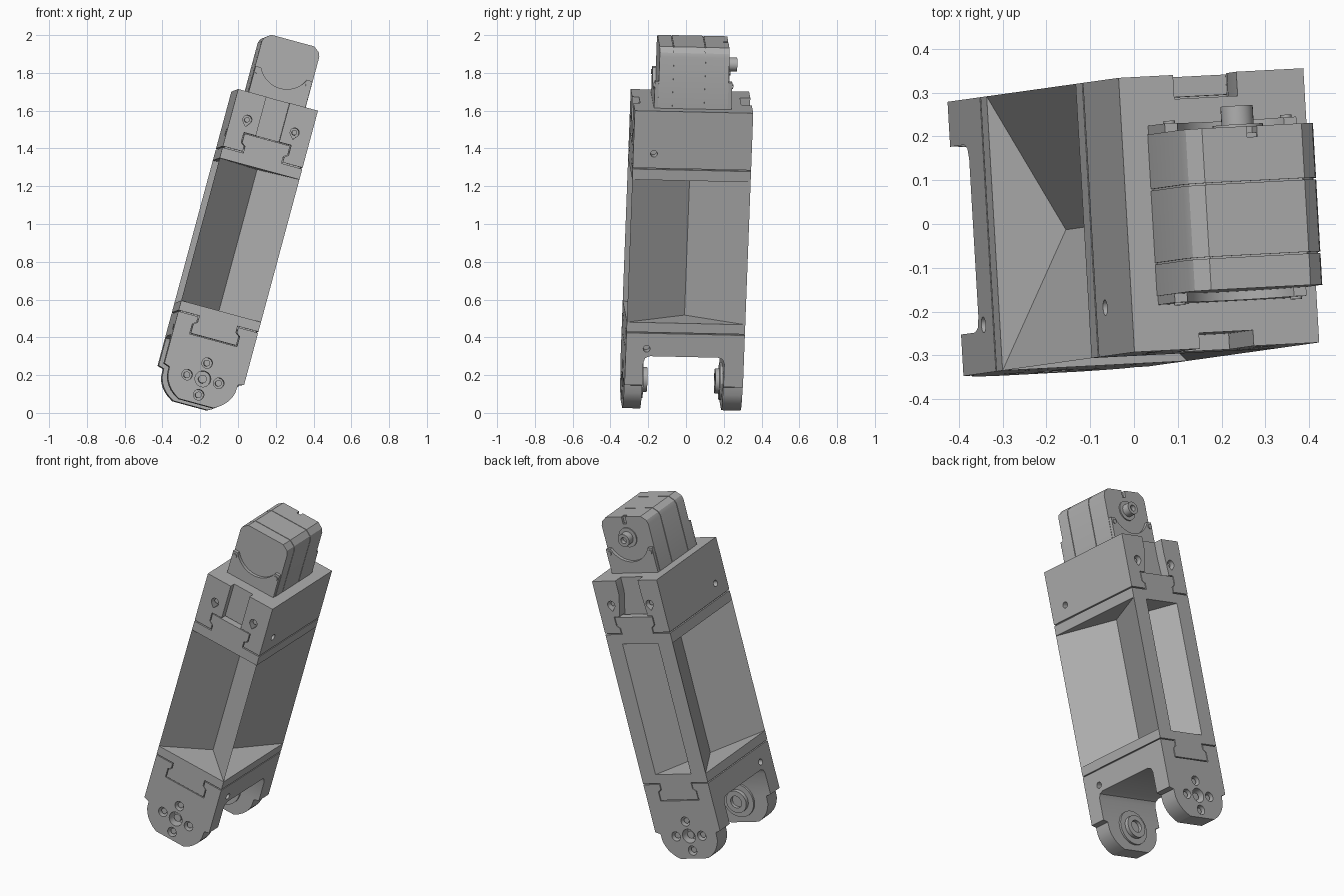
import bpy, bmesh, math
from mathutils import Matrix, Vector

if "Cube" in bpy.data.objects:
    bpy.data.objects.remove(bpy.data.objects["Cube"])

grey = bpy.data.materials.new("machined grey")
grey.use_nodes = True
grey.diffuse_color = (0.43, 0.43, 0.43, 1)
grey.node_tree.nodes["Principled BSDF"].inputs["Base Color"].default_value = (0.43, 0.43, 0.43, 1)

parts = []
FRONT, BACK, HALF = -0.33, 0.298, 0.219   # extents of the link section
PIVOT, SHAFT = 0.113, 1.85                # heights of the two joint axes


def prism(name, points, axis, lo, hi, keep=True):
    """Extrude a 2D outline along one axis of the link."""
    place = {"x": lambda a, b, c: (c, a, b),
             "y": lambda a, b, c: (a, c, b),
             "z": lambda a, b, c: (a, b, c)}[axis]
    bm = bmesh.new()
    rings = [[bm.verts.new(place(a, b, c)) for a, b in points] for c in (lo, hi)]
    bm.faces.new(rings[0])
    bm.faces.new(rings[1])
    n = len(points)
    for i in range(n):
        j = (i + 1) % n
        bm.faces.new((rings[0][i], rings[0][j], rings[1][j], rings[1][i]))
    bmesh.ops.recalc_face_normals(bm, faces=bm.faces)
    mesh = bpy.data.meshes.new(name)
    bm.to_mesh(mesh)
    bm.free()
    mesh.materials.append(grey)
    ob = bpy.data.objects.new(name, mesh)
    bpy.context.collection.objects.link(ob)
    if keep:
        parts.append(ob)
    return ob


def rect(a0, b0, a1, b1):
    return [(a0, b0), (a1, b0), (a1, b1), (a0, b1)]


def circle(a, b, r, n=28):
    return [(a + r * math.cos(math.tau * i / n), b + r * math.sin(math.tau * i / n))
            for i in range(n)]


def teardrop(a, b, r):
    arc = [math.radians(-40 + 260 * i / 18) for i in range(19)]
    return [(a + r * math.cos(t), b + r * math.sin(t)) for t in arc] + [(a, b - 1.6 * r)]


def mirrored(half):
    """Complete an outline from its positive half."""
    return half + [(-a, b) for a, b in reversed(half)]


def cut(ob, points, axis, lo, hi):
    tool = prism("cutter", points, axis, lo, hi, keep=False)
    mod = ob.modifiers.new("cut", "BOOLEAN")
    mod.operation = "DIFFERENCE"
    mod.solver = "EXACT"
    mod.object = tool
    bpy.context.view_layer.update()
    result = ob.evaluated_get(bpy.context.evaluated_depsgraph_get())
    mesh = bpy.data.meshes.new_from_object(result)
    ob.modifiers.clear()
    ob.data = mesh
    bpy.data.objects.remove(tool)


def dovetail(root, tip, grow=0.0):
    step = tip - root
    return mirrored([(0.105 + grow, root - step * 0.2), (0.105 + grow, root + step * 0.35),
                     (0.125 + grow, root + step * 0.5), (0.125 + grow, tip + math.copysign(grow, step))])


# Middle beam: crossed walls with four V-shaped pockets
quarter = [(HALF, FRONT), (0.05, -0.016), (HALF, BACK), (0.12, BACK), (0, 0.07)]
outline = quarter + [(-a, b) for a, b in reversed(quarter[:4])] + [(0, -0.1)]
prism("beam_walls", outline, "z", 0.48, 1.27)
for name, lo, hi in (("beam_lower_end", 0.431, 0.484), ("beam_upper_end", 1.266, 1.324)):
    prism(name, rect(-HALF, FRONT, HALF, BACK), "z", lo, hi)

# Recessed cores that close the joint seams
for name, lo, hi in (("lower_seam_core", 0.41, 0.45), ("upper_seam_core", 1.30, 1.35)):
    prism(name, rect(-HALF + 0.012, FRONT + 0.012, HALF - 0.012, BACK - 0.012), "z", lo, hi)

# Upper block and lower fork
block = prism("upper_block", rect(-HALF, FRONT, HALF, BACK), "z", 1.331, 1.644)
arm = [(HALF, 0.425), (HALF, 0.14), (0.188, 0.13)]
arm += [(0.188 * math.cos(t), PIVOT - 0.155 * math.sin(t))
        for t in (math.radians(d) for d in (10, 20, 30, 40, 50, 60))]
fork = prism("lower_fork", mirrored(arm), "y", FRONT, BACK)
cut(fork, [(-0.235, -0.2), (-0.235, 0.265), (-0.225, 0.29), (-0.2, 0.3),
           (0.16, 0.3), (0.185, 0.29), (0.195, 0.265), (0.195, -0.2)], "x", -0.4, 0.4)

# Dovetail tabs on front and back
for side, face, s in (("front", FRONT, 1), ("back", BACK, -1)):
    for end, target, root, tip in (("upper", block, 1.325, 1.425), ("lower", fork, 0.43, 0.33)):
        cut(target, dovetail(root, tip, 0.005), "y", *sorted((face - s * 0.02, face + s * 0.045)))
        prism(f"{side}_{end}_tab", dovetail(root, tip), "y", *sorted((face, face + s * 0.046)))

# Cable channels down the upper block
cut(block, rect(-0.064, 1.40, 0.064, 1.7), "y", FRONT - 0.05, FRONT + 0.036)
cut(block, [(-0.1, 1.40), (0.1, 1.40), (0.06, 1.56), (0.06, 1.7), (-0.09, 1.7), (-0.09, 1.56)],
    "y", BACK - 0.055, BACK + 0.05)

# Teardrop screw pockets with sunken screws
for side, face, s in (("front", FRONT, 1), ("back", BACK, -1)):
    for x in (-0.13, 0.13):
        cut(block, teardrop(x, 1.5, 0.024), "y", *sorted((face - s * 0.02, face + s * 0.05)))
        prism(f"{side}_block_screw", circle(x, 1.5, 0.014, 16), "y",
              *sorted((face + s * 0.02, face + s * 0.055)))

# Small side screw holes
for target, z in ((block, 1.41), (fork, 0.34)):
    for s in (-1, 1):
        cut(target, circle(-0.22, z, 0.018, 20), "x", *sorted((s * (HALF - 0.05), s * (HALF + 0.03))))

# Pivot holes in the fork arms, and inner bearing bosses
for side, face, inner, s in (("front", FRONT, -0.235, 1), ("back", BACK, 0.195, -1)):
    outer = face - s * 0.02
    for dx, dz in ((0.087, 0), (-0.087, 0), (0, 0.087), (0, -0.087)):
        cut(fork, circle(dx, PIVOT + dz, 0.028), "y", *sorted((outer, face + s * 0.05)))
        prism(f"{side}_pivot_bolt", circle(dx, PIVOT + dz, 0.017, 16), "y",
              *sorted((face + s * 0.015, face + s * 0.055)))
    cut(fork, circle(0, PIVOT, 0.042), "y", *sorted((outer, face + s * 0.06)))
    prism(f"{side}_pivot_hub", circle(0, PIVOT, 0.022), "y", *sorted((face + s * 0.02, face + s * 0.07)))
    prism(f"{side}_bearing_plate", circle(0, PIVOT, 0.1), "y",
          *sorted((inner - s * 0.01, inner + s * 0.012)))
    ring = prism(f"{side}_bearing_ring", circle(0, PIVOT, 0.066), "y",
                 *sorted((inner, inner + s * 0.035)))
    cut(ring, circle(0, PIVOT, 0.036), "y", *sorted((inner + s * 0.015, inner + s * 0.06)))

# Motor: three housings around a core
housing = mirrored([(0.158, 1.55), (0.158, 1.925), (0.15, 1.947), (0.118, 1.972)])
core = [(a * 0.97, 1.55 + (b - 1.55) * 0.988) for a, b in housing]
prism("motor_core", core, "y", -0.19, 0.15)
for name, lo, hi in (("motor_front_housing", -0.205, -0.133),
                     ("motor_middle_housing", -0.129, 0.036),
                     ("motor_back_housing", 0.04, 0.165)):
    shell = prism(name, housing, "y", lo, hi)
    if name == "motor_back_housing":
        cut(shell, rect(0.0 - 0.012, 1.93, 0.012, 2.0), "y", 0.14, 0.2)

# Motor mounting plates with round clearance cut and corner screws
for side, lo, hi in (("front", -0.225, -0.2), ("back", 0.16, 0.185)):
    plate = prism(f"{side}_motor_plate", rect(-0.156, 1.6, 0.156, 1.79), "y", lo, hi)
    cut(plate, circle(0, SHAFT, 0.14, 40), "y", lo - 0.05, hi + 0.05)
    for x in (-0.138, 0.138):
        prism(f"{side}_motor_screw", circle(x, 1.765, 0.013, 16), "y", lo - 0.006, hi + 0.006)
prism("motor_shaft_collar", circle(0, SHAFT, 0.058), "y", 0.16, 0.172)
shaft = prism("motor_shaft", circle(0, SHAFT, 0.037), "y", 0.16, 0.215)
cut(shaft, circle(0, SHAFT, 0.018, 16), "y", 0.19, 0.25)

# Lean the whole link into its pose
ax_y = Vector((-0.058, 0.998, -0.022)).normalized()
ax_x = ax_y.cross(Vector((0.26, 0.036, 0.965))).normalized()
ax_z = ax_x.cross(ax_y)
pose = Matrix((ax_x, ax_y, ax_z)).transposed().to_4x4()
pose.translation = ax_x * -0.243
for ob in parts:
    ob.matrix_world = pose
    ob.select_set(True)
bpy.context.view_layer.objects.active = parts[0]
bpy.ops.object.shade_smooth_by_angle(angle=math.radians(25))
